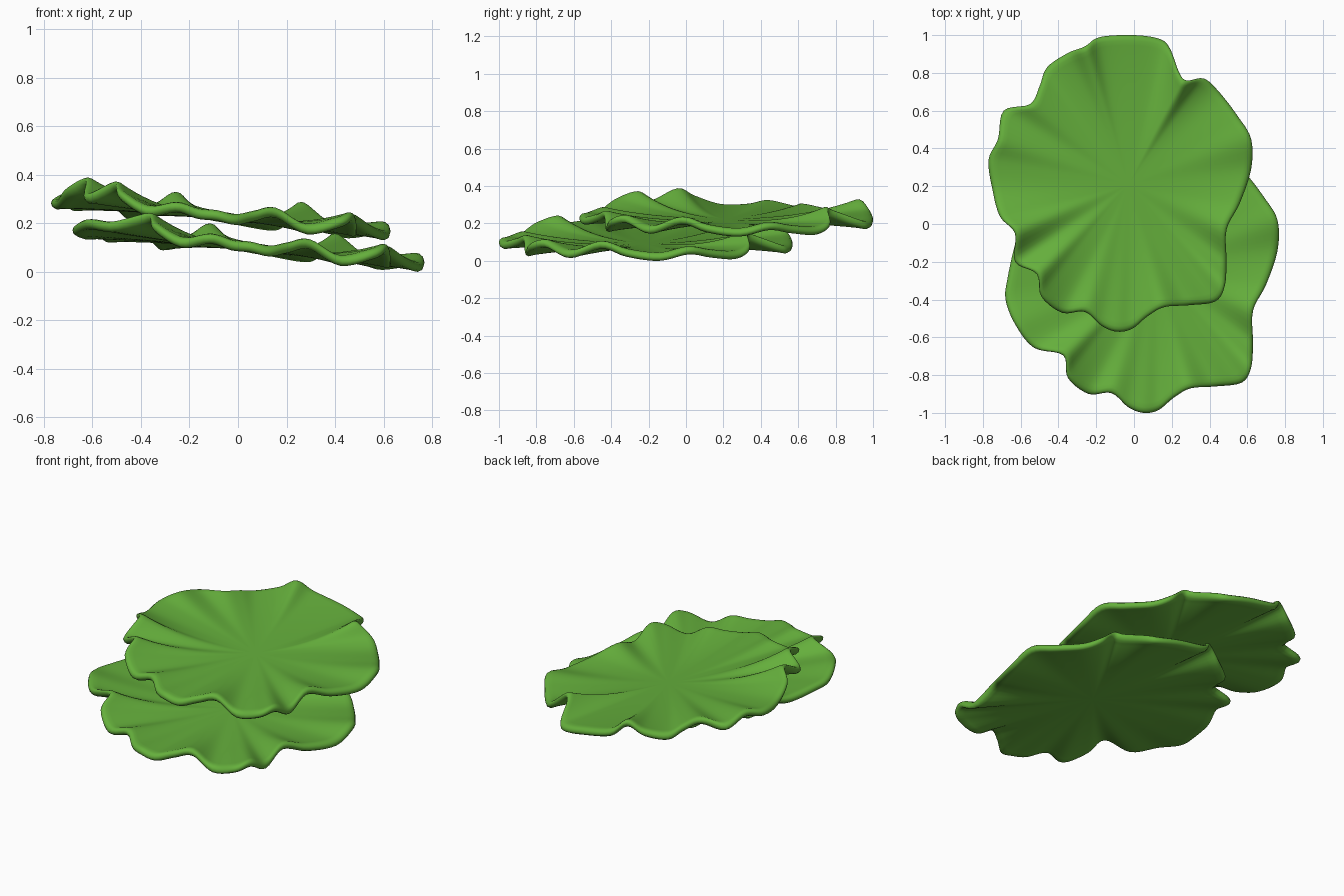
import bpy, bmesh
from mathutils import Vector

if "Cube" in bpy.data.objects:
    bpy.data.objects.remove(bpy.data.objects["Cube"])

# Rim of a leaf: x, y and the ripple height above its sloping plane
RIM = [
    (0, 1.0, -.01), (.135, .98, -.02), (.19, .93, .0), (.24, .80, .055), (.28, .76, .075),
    (.37, .77, .01), (.45, .70, -.02), (.55, .57, 0), (.62, .45, .025), (.62, .29, -.012),
    (.56, .11, .005), (.49, -.03, .045), (.49, -.20, -.01), (.48, -.33, .05), (.43, -.41, .025),
    (.29, -.43, -.02), (.16, -.44, .04), (.07, -.49, .015), (-.01, -.555, -.01),
    (-.09, -.57, .0), (-.17, -.54, .0), (-.26, -.465, .02), (-.38, -.47, -.01),
    (-.49, -.385, .045), (-.515, -.265, .085), (-.63, -.20, .02), (-.63, -.05, .09),
    (-.71, .04, .04), (-.75, .185, -.015), (-.77, .34, -.015), (-.72, .45, .012),
    (-.69, .60, -.02), (-.55, .635, .01), (-.50, .73, -.005), (-.46, .83, -.03),
    (-.35, .905, .005), (-.26, .94, .065), (-.18, .99, .01)]

CENTRE = Vector((-.03, .21))
SUB = 5
# Rounded rim: (inset from the outline, drop below the top)
ROLL = [(.03, 0), (.014, .005), (.004, .014), (0, .026), (.004, .038), (.018, .045)]


def smooth_loop(pts):
    """Closed Catmull-Rom curve through the rim points."""
    p = [Vector(q) for q in pts]
    n, out = len(p), []
    for i in range(n):
        a, b, c, d = p[i - 1], p[i], p[(i + 1) % n], p[(i + 2) % n]
        for k in range(SUB):
            t = k / SUB
            out.append(0.5 * (2 * b + (c - a) * t + (2 * a - 5 * b + 4 * c - d) * t * t
                              + (3 * b - a - 3 * c + d) * t ** 3))
    return out


def leaf(name, pts, offset, mat):
    rim = smooth_loop(pts)
    n = len(rim)
    # Profile from the middle of the top, round the rim, to the middle of the underside
    inner = [.04, .1, .2, .3, .4, .5, .6, .68, .76, .83, .89, .93]
    prof = [(t, 0, 0) for t in inner]
    prof += [(1, ins, drop) for ins, drop in ROLL]
    prof += [(t, 0, .01 + .035 * t ** 3) for t in reversed(inner)]

    def height(x, ripple, t):
        return .217 - .1 * x + (.03 + ripple) * t ** 2.8

    bm = bmesh.new()
    rings = []
    for t, inset, drop in prof:
        ring = []
        for r in rim:
            d = r.xy - CENTRE
            s = t - inset / d.length
            q = CENTRE + d * s
            ring.append(bm.verts.new((q.x, q.y, height(q.x, r.z, s) - drop)))
        rings.append(ring)
    for a, b in zip(rings, rings[1:]):
        for i in range(n):
            j = (i + 1) % n
            bm.faces.new((a[i], b[i], b[j], a[j]))
    for ring, drop in ((rings[0], 0), (rings[-1], .01)):
        v = bm.verts.new((*CENTRE, height(CENTRE.x, 0, 0) - drop))
        for i in range(n):
            bm.faces.new((ring[i], ring[(i + 1) % n], v))
    bmesh.ops.recalc_face_normals(bm, faces=bm.faces[:])
    bmesh.ops.translate(bm, verts=bm.verts[:], vec=offset)
    for f in bm.faces:
        f.smooth = True
    me = bpy.data.meshes.new(name)
    bm.to_mesh(me)
    bm.free()
    me.materials.append(mat)
    ob = bpy.data.objects.new(name, me)
    bpy.context.collection.objects.link(ob)
    return ob


green = bpy.data.materials.new("leaf_green")
green.diffuse_color = (.13, .43, .045, 1)
green.use_nodes = True
green.node_tree.nodes["Principled BSDF"].inputs["Base Color"].default_value = green.diffuse_color

# The lower leaf is the same shape with a fuller left lobe
low_rim = list(RIM)
low_rim[25:30] = [(-.67, -.225, .03), (-.77, -.10, .03), (-.82, .03, .0),
                  (-.81, .14, -.01), (-.77, .32, -.015)]

upper = leaf("upper_leaf", RIM, (0, 0, 0), green)
lower = leaf("lower_leaf", low_rim, (.14, -.43, -.13), green)

# Rest the pair on the ground
low = min(v.co.z for v in lower.data.vertices)
for ob in (upper, lower):
    for v in ob.data.vertices:
        v.co.z -= low
